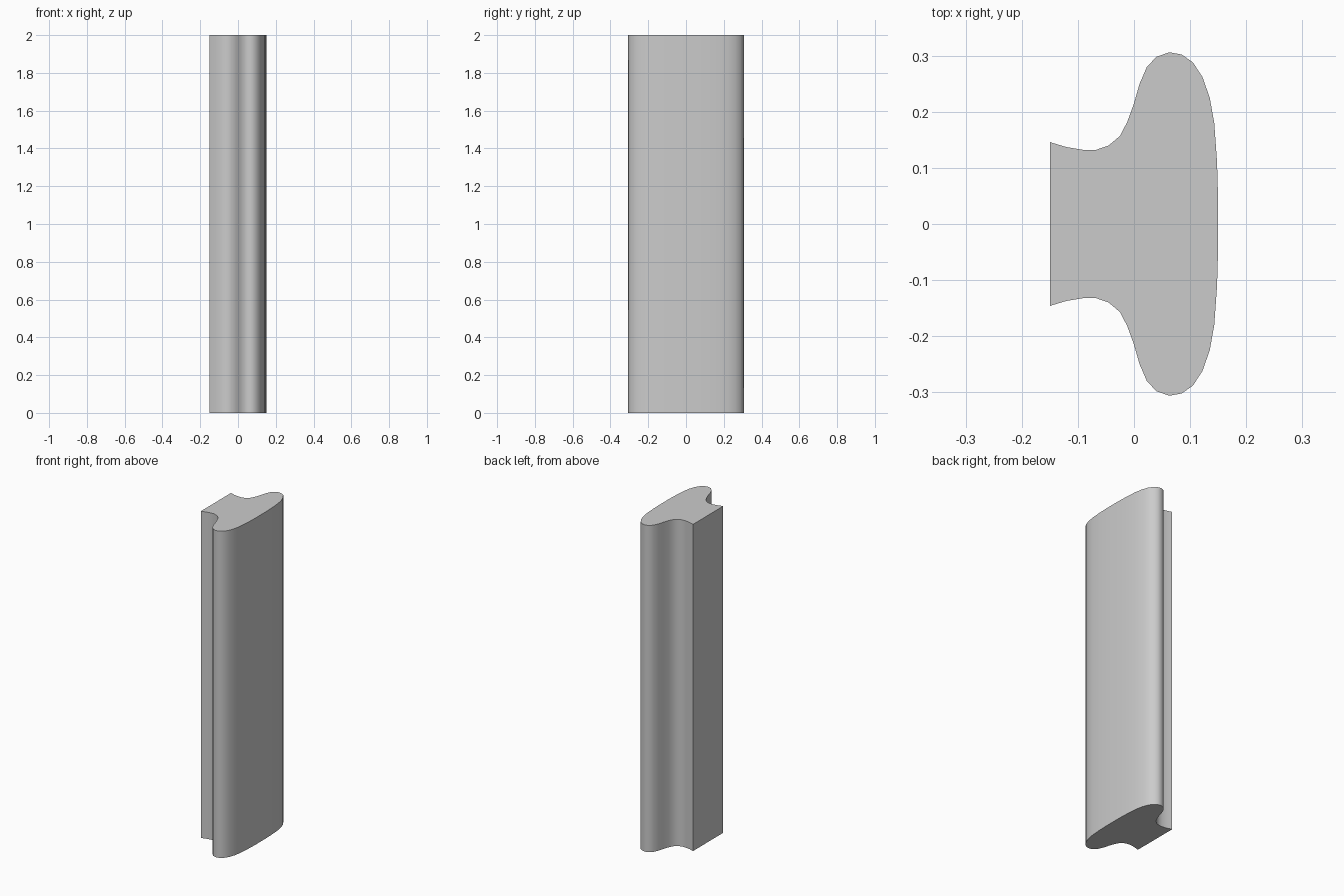
import bpy
import bmesh
import math

cube = bpy.data.objects.get("Cube")
if cube:
    bpy.data.objects.remove(cube, do_unlink=True)

HEIGHT = 2.0

# Plain grey material
grey = bpy.data.materials.new("plain_grey")
grey.use_nodes = True
colour = (0.6, 0.6, 0.6, 1.0)
grey.diffuse_color = colour
grey.node_tree.nodes["Principled BSDF"].inputs["Base Color"].default_value = colour

# Half of the handrail section: flat base, concave neck, rounded grip
half = [
    (-0.15, 0.146), (-0.12, 0.137), (-0.09, 0.132), (-0.068, 0.132),
    (-0.045, 0.14), (-0.025, 0.157), (-0.012, 0.182), (0, 0.215),
    (0.01, 0.25), (0.023, 0.28), (0.04, 0.298), (0.063, 0.306),
    (0.085, 0.302), (0.105, 0.288), (0.122, 0.262), (0.135, 0.225),
    (0.143, 0.18), (0.148, 0.11), (0.15, 0.04),
]
section = half + [(x, -y) for x, y in reversed(half)]

# Extrude the section straight up
bm = bmesh.new()
base = bm.faces.new([bm.verts.new((x, y, 0)) for x, y in section])
raised = bmesh.ops.extrude_face_region(bm, geom=[base], use_keep_orig=True)
top = [v for v in raised["geom"] if isinstance(v, bmesh.types.BMVert)]
bmesh.ops.translate(bm, verts=top, vec=(0, 0, HEIGHT))
bmesh.ops.recalc_face_normals(bm, faces=bm.faces)
mesh = bpy.data.meshes.new("handrail_section")
bm.to_mesh(mesh)
bm.free()
mesh.materials.append(grey)

rail = bpy.data.objects.new("handrail_section", mesh)
bpy.context.collection.objects.link(rail)

# Smooth sides, sharp ends and base corners
bpy.ops.object.select_all(action="DESELECT")
rail.select_set(True)
bpy.context.view_layer.objects.active = rail
bpy.ops.object.shade_smooth_by_angle(angle=math.radians(35))
